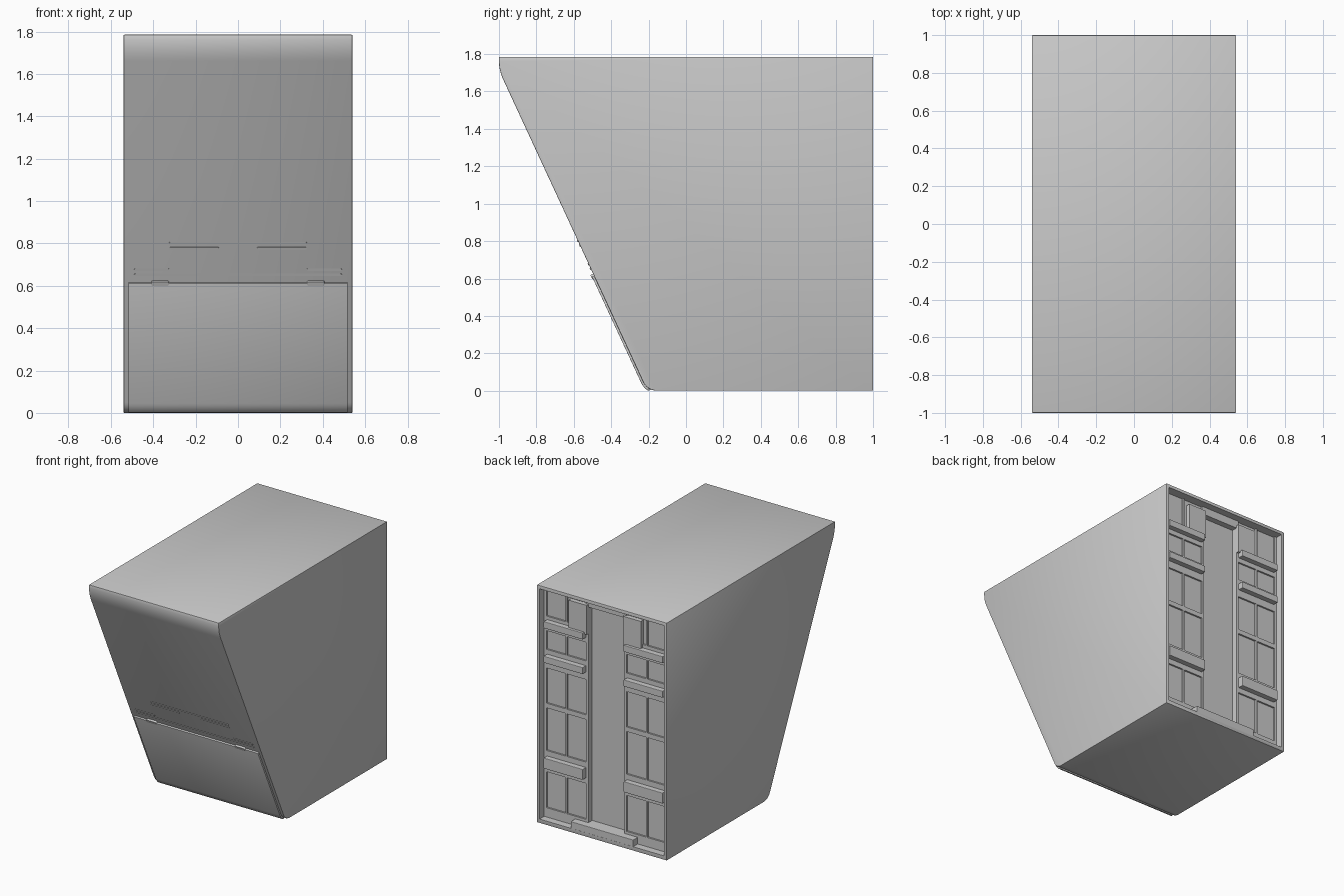
import bpy, bmesh, math
from mathutils import Vector

if "Cube" in bpy.data.objects:
    bpy.data.objects.remove(bpy.data.objects["Cube"])


def finish(name, bm, bevel=0.0, segs=2):
    bmesh.ops.recalc_face_normals(bm, faces=bm.faces)
    if bevel:
        edges = [e for e in bm.edges if e.calc_face_angle(0) > math.radians(40)]
        bmesh.ops.bevel(bm, geom=edges, offset=bevel, segments=segs,
                        affect='EDGES', profile=0.5)
    me = bpy.data.meshes.new(name)
    bm.to_mesh(me)
    bm.free()
    ob = bpy.data.objects.new(name, me)
    bpy.context.collection.objects.link(ob)
    return ob


def smooth(ob):
    bpy.ops.object.select_all(action='DESELECT')
    ob.select_set(True)
    bpy.context.view_layer.objects.active = ob
    bpy.ops.object.shade_smooth_by_angle(angle=math.radians(30))


def extrude_profile(name, pts, half_width, bevel):
    bm = bmesh.new()
    face = bm.faces.new([bm.verts.new((-half_width, y, z)) for y, z in pts])
    ext = bmesh.ops.extrude_face_region(bm, geom=[face])
    moved = [g for g in ext['geom'] if isinstance(g, bmesh.types.BMVert)]
    bmesh.ops.translate(bm, verts=moved, vec=(2 * half_width, 0, 0))
    return finish(name, bm, bevel)


def box(name, x, y, z, bevel=0.0):
    bm = bmesh.new()
    bmesh.ops.create_cube(bm, size=1)
    for v in bm.verts:
        v.co = [r[0] + (c + 0.5) * (r[1] - r[0]) for c, r in zip(v.co, (x, y, z))]
    return finish(name, bm, bevel)


def pair(name, x, y, z, bevel=0.0):
    box(name + "_right", x, y, z, bevel)
    box(name + "_left", (-x[1], -x[0]), y, z, bevel)


def arc(a, c, b, n=10):
    a, c, b = Vector(a), Vector(c), Vector(b)
    return [a * (1 - t) ** 2 + c * 2 * t * (1 - t) + b * t * t
            for t in (i / n for i in range(n + 1))]


H, W = 1.785, 0.54
SLOPE = 0.463


def front_y(z):
    return -0.207 - SLOPE * z


# Wedge-shaped main body
low = arc((front_y(0.05), 0.05), (front_y(0), 0), (-0.15, 0))
top = arc((-1, 1.76), (-1, 1.713), (front_y(1.66), 1.66))
body = extrude_profile("main_body", top + low + [Vector((1, 0)), Vector((1, H)),
                       Vector((-1, H))], W, 0.004)

# Rear recess
cutter = box("recess_cutter", (-0.518, 0.518), (0.9, 1.1), (0.03, 1.76))
cutter.hide_render = True
mod = body.modifiers.new("rear_recess", 'BOOLEAN')
mod.operation, mod.solver, mod.object = 'DIFFERENCE', 'EXACT', cutter
bpy.context.view_layer.objects.active = body
bpy.ops.object.modifier_apply(modifier=mod.name)
bpy.data.objects.remove(cutter)
smooth(body)

# Front door following the slope and the lower curve
n0 = Vector((-1, -SLOPE)).normalized()
path = [Vector((front_y(0.615), 0.615))] + low[:7]
outer = []
for i, p in enumerate(path):
    if i < 2:
        n = n0
    else:
        t = path[min(i + 1, len(path) - 1)] - path[i - 1]
        n = Vector((t.y, -t.x)).normalized()
    q = p + n * 0.012
    outer.append(Vector((q.x, max(q.y, 0.002))))
inner = [p - n0 * 0.01 for p in reversed(path)]
door = extrude_profile("front_door", outer + inner, 0.517, 0.002)
smooth(door)


# Rounded strip lying on the sloped front
def strip(name, x0, x1, z, h=0.012, proud=0.004):
    bm = bmesh.new()
    bmesh.ops.create_cube(bm, size=1)
    for v in bm.verts:
        v.co = (v.co.x * (x1 - x0), v.co.y * 2 * proud, v.co.z * h)
    ends = [e for e in bm.edges if abs(e.verts[0].co.y - e.verts[1].co.y) > proud]
    bmesh.ops.bevel(bm, geom=ends, offset=h * 0.48, segments=4,
                    affect='EDGES', profile=0.5)
    ob = finish(name, bm)
    ob.location = ((x0 + x1) / 2, front_y(z), z)
    ob.rotation_euler.x = math.atan(SLOPE)
    smooth(ob)


strip("upper_trim", -0.325, 0.325, 0.802)
strip("lower_trim", -0.49, 0.49, 0.653)
for s, side in ((1, "right"), (-1, "left")):
    for name, a, b, z in (("upper_short_trim", 0.09, 0.325, 0.777),
                          ("lower_short_trim", 0.325, 0.49, 0.677)):
        strip(f"{name}_{side}", min(s * a, s * b), max(s * a, s * b), z)
    a, b = sorted((s * 0.325, s * 0.41))
    strip(f"door_hinge_{side}", a, b, 0.615, 0.022, 0.016)

# Rear side boards flanking the central channel
pair("rear_board", (0.15, 0.518), (0.89, 0.932), (0.03, 1.76))
for x in ((0.15, 0.168), (0.328, 0.342), (0.5, 0.518)):
    pair("board_stile", x, (0.93, 0.945), (0.03, 1.76))
for z in ((0.03, 0.10), (0.37, 0.53), (0.85, 0.885), (1.15, 1.29), (1.43, 1.54)):
    pair("board_rail", (0.168, 0.5), (0.93, 0.945), z)

# Shelf bars across the boards
for z in ((0.41, 0.49), (1.205, 1.255), (1.465, 1.515)):
    pair("rear_bar", (0.17, 0.495), (0.93, 0.985), z, 0.004)

# Raised blocks, channel header and bottom sill
pair("upper_block", (0.15, 0.3), (0.93, 0.965), (1.5, 1.72))
box("channel_header", (-0.15, 0.15), (0.89, 0.945), (1.7, 1.76))
box("bottom_sill", (-0.26, 0.26), (0.89, 0.999), (0.02, 0.08), 0.003)
